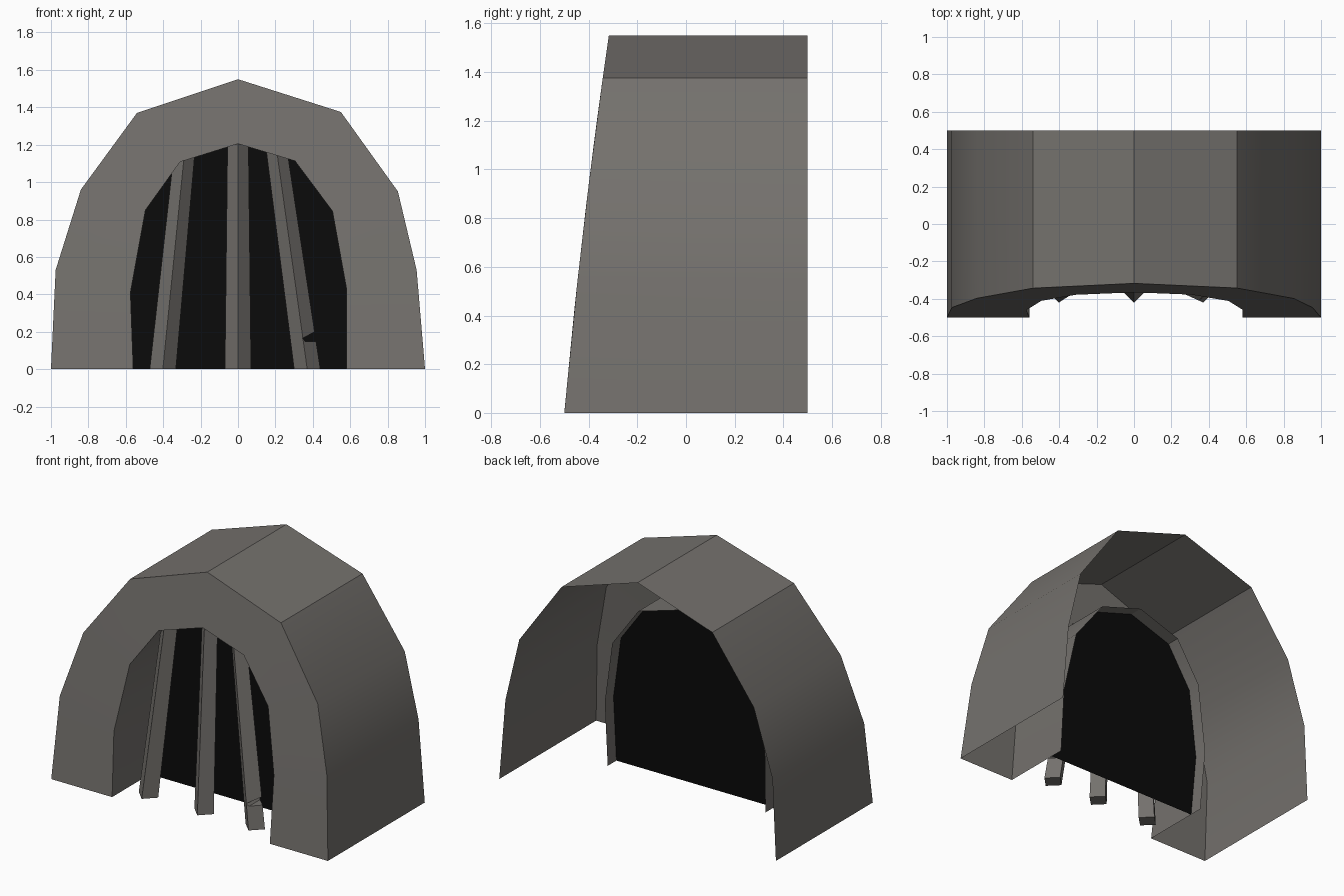
import bpy, bmesh, math

if "Cube" in bpy.data.objects:
    bpy.data.objects.remove(bpy.data.objects["Cube"])


def material(name, rgb):
    m = bpy.data.materials.new(name)
    m.diffuse_color = (*rgb, 1)
    m.use_nodes = True
    m.node_tree.nodes["Principled BSDF"].inputs["Base Color"].default_value = m.diffuse_color
    return m


STONE = material("warm_grey_stone", (0.175, 0.165, 0.153))
DARK = material("black_interior", (0.003, 0.003, 0.003))


def build(name, verts, faces, mat, smooth=False):
    me = bpy.data.meshes.new(name)
    me.from_pydata(verts, [], faces)
    me.materials.append(mat)
    ob = bpy.data.objects.new(name, me)
    bpy.context.collection.objects.link(ob)
    bpy.ops.object.select_all(action='DESELECT')
    bpy.context.view_layer.objects.active = ob
    ob.select_set(True)
    if smooth:
        bpy.ops.object.shade_smooth_by_angle(angle=math.radians(30))
    return ob


# Arch profiles (x, z), from left foot over the top to right foot
outer = [(-1, 0), (-.975, .53), (-.84, .96), (-.54, 1.37), (0, 1.55),
         (.55, 1.375), (.855, .95), (.955, .53), (1, 0)]
inner = [(-.56, 0), (-.575, .41), (-.495, .85), (-.31, 1.108), (0, 1.205),
         (.305, 1.113), (.505, .845), (.58, .43), (.58, 0)]


def front_y(z):          # leaning front face
    return -.5 + .09 * z + .018 * z * z


def panel_y(z):          # leaning back panel
    return -.11 + .07 * z


# Open shell: outer skin, front wall, inner rim
rings = [[(x, .5, z) for x, z in outer],
         [(x, front_y(z), z) for x, z in outer],
         [(x, front_y(z), z) for x, z in inner],
         [(x, panel_y(z) + .09, z) for x, z in inner]]
n = len(outer)
faces = [(r * n + i, (r + 1) * n + i, (r + 1) * n + i + 1, r * n + i + 1)
         for r in range(3) for i in range(n - 1)]
build("arch_shell", [v for ring in rings for v in ring], faces, STONE, True)

# Black panel closing the tunnel
build("dark_panel", [(x, panel_y(z), z) for x, z in inner],
      [tuple(reversed(range(n)))], DARK)


# Leaning bars with a diamond section
def bar(name, x0, x1, top):
    verts = []
    for x, y, z, w in ((x0, -.35, 0, .07), (x1, -.29, top, .056)):
        verts += [(x - w, y, z), (x, y - w, z), (x + w, y, z), (x, y + w, z)]
    faces = [(i, (i + 1) % 4, (i + 1) % 4 + 4, i + 4) for i in range(4)]
    return build(name, verts, faces + [(3, 2, 1, 0), (4, 5, 6, 7)], STONE)


bar("left_bar", -.402, -.287, 1.15)
bar("middle_bar", 0, 0, 1.215)
right = bar("right_bar", .37, .208, 1.16)

# Wedge-shaped notch broken out of the right bar
notch = [(.345, .165), (.36, .148), (.47, .15), (.43, .21)]
cutter = build("notch_cutter",
               [(x, y, z) for y in (-.6, -.1) for x, z in notch],
               [(0, 1, 2, 3), (7, 6, 5, 4)] +
               [((i + 1) % 4, i, i + 4, (i + 1) % 4 + 4) for i in range(4)], STONE)
cutter.hide_render = True
mod = right.modifiers.new("notch", 'BOOLEAN')
mod.object = cutter
mod.operation = 'DIFFERENCE'
mod.solver = 'EXACT'
bpy.context.view_layer.objects.active = right
bpy.ops.object.modifier_apply(modifier=mod.name)
bpy.data.objects.remove(cutter)
